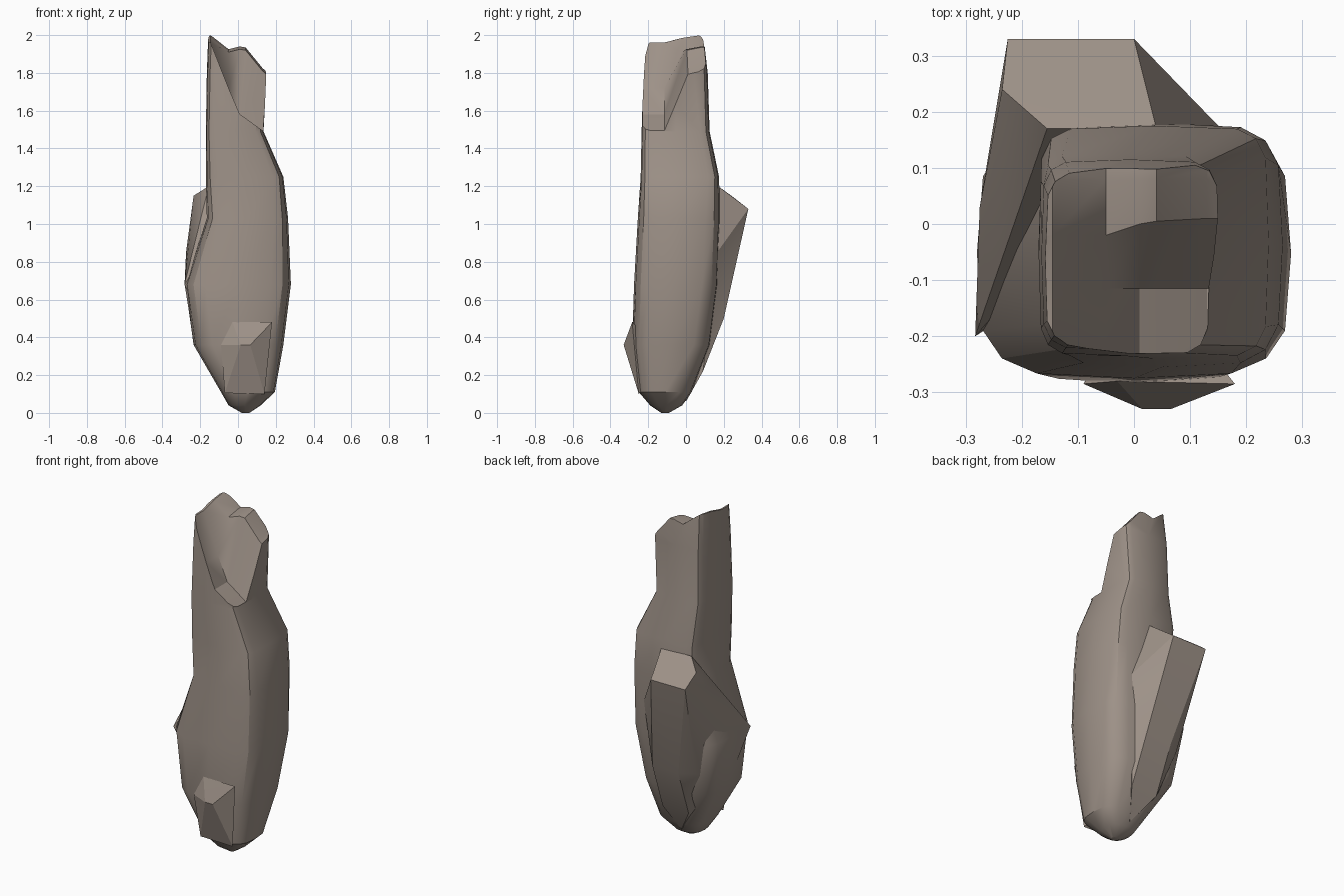
import bpy, bmesh, math

if "Cube" in bpy.data.objects:
    bpy.data.objects.remove(bpy.data.objects["Cube"])

mat = bpy.data.materials.new("weathered brown grey")
mat.diffuse_color = (0.34, 0.285, 0.245, 1)
mat.use_nodes = True
mat.node_tree.nodes["Principled BSDF"].inputs["Base Color"].default_value = mat.diffuse_color


def make_object(name, bm):
    bmesh.ops.recalc_face_normals(bm, faces=bm.faces)
    me = bpy.data.meshes.new(name)
    bm.to_mesh(me)
    bm.free()
    ob = bpy.data.objects.new(name, me)
    bpy.context.collection.objects.link(ob)
    me.materials.append(mat)
    return ob


def loft(name, sections):
    """Skin a row of closed cross-sections and cap both ends."""
    bm = bmesh.new()
    rows = [[bm.verts.new(p) for p in s] for s in sections]
    n = len(rows[0])
    for a, b in zip(rows, rows[1:]):
        for i in range(n):
            j = (i + 1) % n
            bm.faces.new((a[i], a[j], b[j], b[i]))
    bm.faces.new(rows[0])
    bm.faces.new(rows[-1])
    return make_object(name, bm)


def hull(name, points):
    bm = bmesh.new()
    for p in points:
        bm.verts.new(p)
    res = bmesh.ops.convex_hull(bm, input=bm.verts)
    junk = {v for v in res["geom_interior"] if isinstance(v, bmesh.types.BMVert)}
    if junk:
        bmesh.ops.delete(bm, geom=list(junk), context='VERTS')
    return make_object(name, bm)


def smooth(ob, angle):
    bpy.ops.object.select_all(action='DESELECT')
    ob.select_set(True)
    bpy.context.view_layer.objects.active = ob
    bpy.ops.object.shade_smooth_by_angle(angle=math.radians(angle))


def ring(z, xl, xr, yf, yb, power, n=16):
    """Rounded-box outline between the given limits."""
    pts = []
    for i in range(n):
        a = 2 * math.pi * i / n
        c, s = math.cos(a), math.sin(a)
        x = math.copysign(abs(c) ** (2 / power), c)
        y = math.copysign(abs(s) ** (2 / power), s)
        pts.append(((xl + xr) / 2 + x * (xr - xl) / 2,
                    (yf + yb) / 2 + y * (yb - yf) / 2, z))
    return pts


# main trunk: z, left, right, front, back, squareness
trunk = loft("trunk", [ring(*r) for r in (
    (0.00, 0.02, 0.06, -0.13, -0.09, 2),
    (0.04, -0.05, 0.12, -0.19, -0.02, 2.5),
    (0.11, -0.09, 0.195, -0.25, 0.03, 3),
    (0.36, -0.235, 0.24, -0.285, 0.13, 3.5),
    (0.68, -0.28, 0.28, -0.275, 0.17, 4),
    (1.03, -0.165, 0.265, -0.255, 0.18, 4.5),
    (1.25, -0.17, 0.24, -0.24, 0.175, 6),
    (1.49, -0.17, 0.135, -0.235, 0.125, 6),
    (1.80, -0.165, 0.152, -0.225, 0.115, 6),
    (2.06, -0.155, 0.152, -0.21, 0.085, 6))])

# broken top: x, ledge height, crest height, crest front y
cuts = ((-0.50, 1.97, 2.00, -0.02), (-0.145, 1.96, 2.00, -0.02),
        (-0.05, 1.72, 1.925, -0.02), (0.01, 1.58, 1.94, 0.0),
        (0.04, 1.56, 1.935, 0.005), (0.13, 1.495, 1.825, 0.01),
        (0.50, 1.48, 1.50, 0.01))
cutter = loft("break_cutter", [
    ((x, -0.6, lo), (x, -0.115, lo), (x, y, hi - 0.015), (x, 0.08, hi),
     (x, 0.6, hi), (x, 0.6, 2.6), (x, -0.6, 2.6)) for x, lo, hi, y in cuts])
mod = trunk.modifiers.new("break", 'BOOLEAN')
mod.object = cutter
mod.operation = 'DIFFERENCE'
mod.solver = 'EXACT'
bpy.context.view_layer.objects.active = trunk
bpy.ops.object.modifier_apply(modifier=mod.name)
bpy.data.objects.remove(cutter)

# snapped side stub on the back left, tapering down into the base
stub = hull("back_stub", [
    (-0.225, 0.33, 1.08), (0.0, 0.33, 1.08), (-0.235, 0.24, 1.15),
    (0.04, 0.17, 1.2), (-0.155, 0.17, 1.2), (-0.275, 0.03, 0.85),
    (-0.283, -0.20, 0.68), (-0.23, -0.05, 0.36), (-0.17, 0.15, 0.5),
    (-0.09, 0.2, 0.5), (0.08, 0.2, 0.5), (0.16, 0.165, 0.85),
    (-0.08, 0.09, 0.22), (0.09, 0.09, 0.22), (0.03, 0.0, 0.06)])

# small knob low on the front
knob = hull("front_knob", [
    (0.015, -0.33, 0.36), (0.065, -0.33, 0.36), (-0.03, -0.28, 0.48),
    (0.18, -0.285, 0.48), (-0.07, -0.25, 0.105), (0.14, -0.25, 0.10),
    (-0.09, -0.285, 0.36), (0.03, -0.1, 0.3)])

smooth(trunk, 32)
smooth(stub, 30)
smooth(knob, 15)
